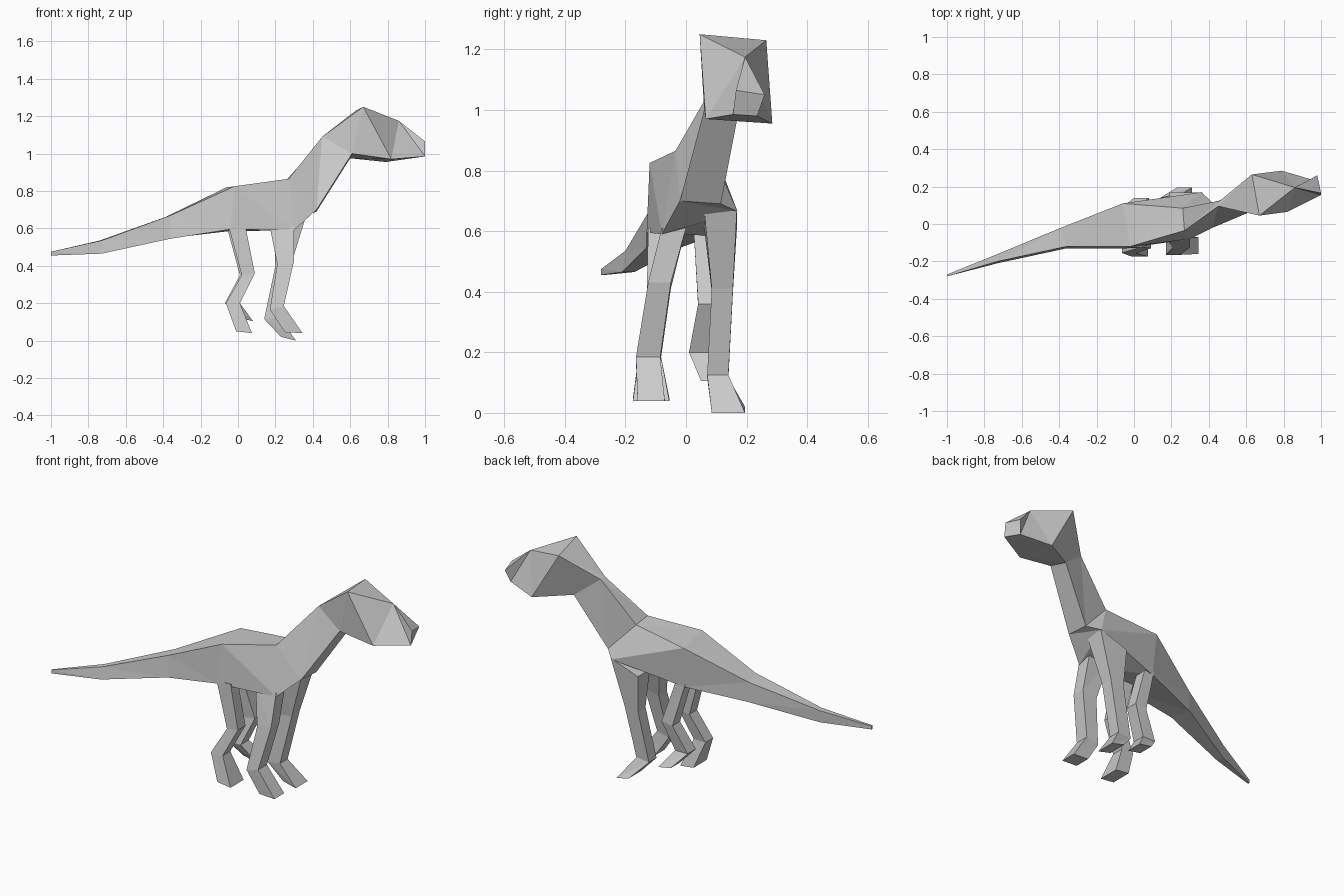
import bpy


def loft(name, rings):
    """Skin four-sided rings (near top, far top, far bottom, near bottom) with flat triangles."""
    verts = [p for r in rings for p in r]
    faces = [(0, 1, 2, 3)]
    for i in range(len(rings) - 1):
        a, b = 4 * i, 4 * i + 4
        for j in range(4):
            k = (j + 1) % 4
            if j in (0, 3):       # roof and near side
                s, t = (j, k) if j == 0 else (0, 3)
            else:                 # far side and underside
                s, t = (1, 2) if j == 1 else (2, 3)
            faces += [(a + s, b + s, b + t), (a + s, b + t, a + t)]
    e = 4 * (len(rings) - 1)
    faces.append((e + 3, e + 2, e + 1, e))
    me = bpy.data.meshes.new(name)
    me.from_pydata(verts, [], faces)
    ob = bpy.data.objects.new(name, me)
    bpy.context.collection.objects.link(ob)
    # consistent outward normals, merging collapsed corners
    import bmesh
    bm = bmesh.new()
    bm.from_mesh(me)
    bmesh.ops.remove_doubles(bm, verts=bm.verts, dist=0.0005)
    bmesh.ops.recalc_face_normals(bm, faces=bm.faces)
    bm.to_mesh(me)
    bm.free()
    return ob


def leg(name, *sections):
    """Each section: back x, front x, near y, far y, back z, front z."""
    loft(name, [[(xb, y0, zb), (xb, y1, zb), (xf, y1, zf), (xf, y0, zf)]
                for xb, xf, y0, y1, zb, zf in sections])


# Tail, torso, neck and head as one skin
loft("body", [
    [(-1, -.28, .475), (-1, -.27, .475), (-1, -.27, .455), (-1, -.28, .455)],
    [(-.73, -.20, .535), (-.74, -.165, .535), (-.74, -.17, .465), (-.73, -.21, .465)],
    [(-.36, -.12, .67), (-.39, -.02, .66), (-.39, -.02, .545), (-.36, -.13, .545)],
    [(-.02, -.12, .825), (-.06, .11, .82), (-.05, .09, .585), (-.04, -.13, .595)],
    [(.27, -.035, .865), (.26, .085, .86), (.36, .17, .665), (.30, -.08, .59)],
    [(.45, .095, 1.09), (.46, .125, 1.085), (.42, .115, .69), (.42, -.02, .70)],
    [(.67, .045, 1.25), (.63, .265, 1.23), (.60, .17, .975), (.61, .06, 1.0)],
    [(.86, .195, 1.175), (.86, .195, 1.175), (.79, .285, .955), (.82, .065, .97)],
    [(1, .165, 1.065), (.98, .26, 1.05), (.96, .235, .98), (1, .155, .985)],
])

# Legs: top, knee, ankle, sole
leg("front_leg_near",
    (.17, .30, -.08, 0, .61, .61), (.21, .30, -.125, -.05, .41, .43),
    (.17, .245, -.165, -.085, .165, .185), (.25, .345, -.16, -.07, .045, .04))
leg("front_leg_far",
    (.19, .365, .06, .168, .61, .67), (.20, .285, .085, .155, .40, .41),
    (.14, .22, .07, .14, .115, .125), (.23, .31, .085, .195, .02, .0))
leg("hind_leg_near",
    (-.05, .04, -.125, -.06, .61, .61), (.02, .09, -.13, -.06, .35, .36),
    (-.065, .01, -.155, -.085, .2, .2), (-.01, .075, -.175, -.055, .05, .04))
leg("hind_leg_far",
    (-.06, .0, .025, .09, .61, .61), (.01, .08, .04, .11, .35, .36),
    (-.07, .01, .01, .085, .2, .2), (.0, .08, .05, .14, .12, .105))
